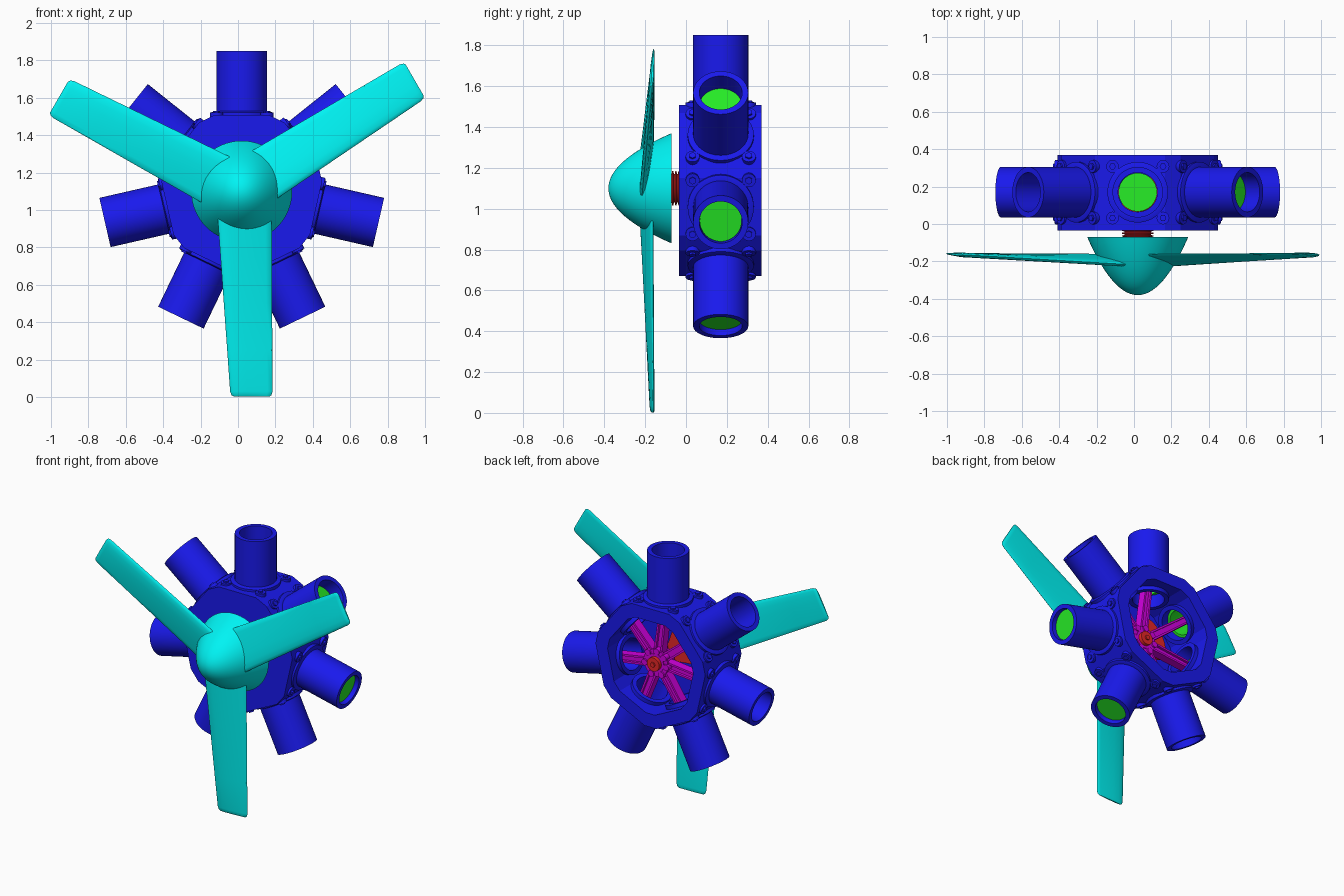
import bpy, bmesh, math
from mathutils import Matrix, Vector

if "Cube" in bpy.data.objects:
    bpy.data.objects.remove(bpy.data.objects["Cube"])

CX, CY, CZ = 0.02, 0.17, 1.10            # engine centre (cylinder plane)
CENTER = Matrix.Translation((CX, CY, CZ))
N = 7
PIN = Vector((0.07, 0, -0.055))          # crankpin offset
ROD = 0.57                               # rod length
AXIS = Matrix.Translation((CX, 0, CZ)) @ Matrix.Rotation(-math.pi / 2, 4, 'X')  # local z -> +y


def material(name, rgb):
    m = bpy.data.materials.new(name)
    m.diffuse_color = (*rgb, 1)
    m.use_nodes = True
    m.node_tree.nodes["Principled BSDF"].inputs["Base Color"].default_value = m.diffuse_color
    return m


BLUE = material("engine_blue", (0.01, 0.01, 0.85))
CYAN = material("propeller_cyan", (0.0, 0.9, 0.9))
RED = material("crank_red", (0.8, 0.02, 0.02))
GREEN = material("piston_green", (0.02, 0.85, 0.02))
PURPLE = material("rod_purple", (0.65, 0.0, 0.75))


def finish(name, bm, mat=None):
    bmesh.ops.recalc_face_normals(bm, faces=bm.faces)
    me = bpy.data.meshes.new(name)
    bm.to_mesh(me)
    bm.free()
    ob = bpy.data.objects.new(name, me)
    bpy.context.collection.objects.link(ob)
    if mat:
        me.materials.append(mat)
    return ob


def smooth(ob):
    bpy.ops.object.select_all(action='DESELECT')
    ob.select_set(True)
    bpy.context.view_layer.objects.active = ob
    bpy.ops.object.shade_smooth_by_angle(angle=math.radians(35))


def lathe(bm, profile, M, n=48, closed=False):
    """Revolve (radius, height) points about local z."""
    rings = []
    for r, z in profile:
        if r == 0:
            rings.append([bm.verts.new(M @ Vector((0, 0, z)))] * n)
        else:
            rings.append([bm.verts.new(M @ Vector((r * math.cos(2 * math.pi * i / n),
                                                   r * math.sin(2 * math.pi * i / n), z))) for i in range(n)])
    pairs = list(zip(rings, rings[1:])) + ([(rings[-1], rings[0])] if closed else [])
    for a, b in pairs:
        for i in range(n):
            j = (i + 1) % n
            bm.faces.new(list(dict.fromkeys((a[i], a[j], b[j], b[i]))))


def disc(bm, r, z0, z1, M, n=32):
    lathe(bm, [(0, z0), (r, z0), (r, z1), (0, z1)], M, n)


def prism(bm, pts, y0, y1, M=Matrix.Identity(4)):
    """Extrude an xz outline along y."""
    a = [bm.verts.new(M @ Vector((x, y0, z))) for x, z in pts]
    b = [bm.verts.new(M @ Vector((x, y1, z))) for x, z in pts]
    bm.faces.new(a)
    bm.faces.new(b[::-1])
    for i in range(len(pts)):
        j = (i + 1) % len(pts)
        bm.faces.new((a[i], b[i], b[j], a[j]))


def radial(k):
    return CENTER @ Matrix.Rotation(2 * math.pi * k / N, 4, 'Y')


# crankcase: heptagon with cut corners, hollow, open at the back
def case_outline(s):
    pts = []
    for k in range(N):
        a = 2 * math.pi * (k + 0.5) / N
        for w in (-0.046, 0.046):
            pts.append((CX + s * (0.43 * math.sin(a) + w * math.cos(a)),
                        CZ + s * (0.43 * math.cos(a) - w * math.sin(a))))
    return pts


bm = bmesh.new()
prism(bm, case_outline(1), -0.035, 0.37)
crankcase = finish("crankcase", bm, BLUE)
bm = bmesh.new()
prism(bm, case_outline(0.78), 0.015, 0.5)
cavity = finish("cavity_cutter", bm)
bm = bmesh.new()
for k in range(N):
    disc(bm, 0.128, 0.305, 0.6, radial(k), 48)
bores = finish("bore_cutter", bm)
for cutter in (cavity, bores):
    mod = crankcase.modifiers.new(cutter.name, 'BOOLEAN')
    mod.object = cutter
    mod.operation = 'DIFFERENCE'
    mod.solver = 'EXACT'
    bpy.context.view_layer.objects.active = crankcase
    bpy.ops.object.modifier_apply(modifier=mod.name)
for cutter in (cavity, bores):
    bpy.data.objects.remove(cutter)

for k in range(N):
    M = radial(k)
    # open cylinder barrel
    bm = bmesh.new()
    lathe(bm, [(0.105, 0.29), (0.135, 0.29), (0.135, 0.75), (0.105, 0.75)], M, 48, True)
    smooth(finish(f"cylinder_{k}", bm, BLUE))
    # mounting flange with bolted ears
    bm = bmesh.new()
    lathe(bm, [(0.13, 0.40), (0.162, 0.40), (0.162, 0.422), (0.145, 0.428), (0.13, 0.428)], M, 48, True)
    for sx in (-1, 1):
        for sy in (-1, 1):
            E = M @ Matrix.Translation((sx * 0.135, sy * 0.138, 0))
            disc(bm, 0.034, 0.39, 0.42, E, 20)
            disc(bm, 0.018, 0.41, 0.43, E, 6)
    smooth(finish(f"flange_{k}", bm, BLUE))
    # piston placed by the crank geometry
    a = 2 * math.pi * k / N
    u = Vector((math.sin(a), 0, math.cos(a)))
    along = PIN.dot(u)
    d = along + math.sqrt(ROD ** 2 - (PIN.length_squared - along ** 2))
    top = d + 0.07
    bm = bmesh.new()
    lathe(bm, [(0, top), (0.103, top), (0.103, top - 0.2), (0.085, top - 0.2),
               (0.085, top - 0.04), (0, top - 0.04)], M, 48)
    smooth(finish(f"piston_{k}", bm, GREEN))
    # connecting rod with an I-shaped section
    v = u * d - PIN
    R = CENTER @ Matrix.Translation(PIN) @ Matrix.Rotation(math.atan2(v.x, v.z), 4, 'Y')
    bm = bmesh.new()
    prism(bm, [(-0.026, 0.05), (0.026, 0.05), (0.022, ROD), (-0.022, ROD)], -0.012, 0.012, R)
    for s in (-1, 1):
        prism(bm, [(s * 0.018, 0.06), (s * 0.032, 0.06), (s * 0.026, ROD), (s * 0.014, ROD)], -0.03, 0.03, R)
    Y = Matrix.Rotation(-math.pi / 2, 4, 'X')
    disc(bm, 0.035, -0.035, 0.035, R @ Matrix.Translation((0, 0, ROD)) @ Y, 24)
    disc(bm, 0.022, -0.05, 0.05, R @ Matrix.Translation((0, 0, 0.085)) @ Y, 20)
    smooth(finish(f"connecting_rod_{k}", bm, PURPLE))

# rod hub around the crankpin
PIN_AXIS = AXIS @ Matrix.Translation((PIN.x, -PIN.z, 0))
bm = bmesh.new()
for y0, y1 in ((0.13, 0.145), (0.195, 0.21)):
    disc(bm, 0.095, y0, y1, PIN_AXIS, 40)
disc(bm, 0.065, 0.13, 0.215, PIN_AXIS, 40)
smooth(finish("rod_hub", bm, PURPLE))

# crankshaft: ribbed nose, pin, web and counterweight
bm = bmesh.new()
ribs = [(0, -0.2), (0.05, -0.2), (0.05, -0.09)]
for i in range(4):
    y = -0.085 + i * 0.015
    ribs += [(0.07, y), (0.085, y + 0.003), (0.085, y + 0.008), (0.07, y + 0.011)]
lathe(bm, ribs + [(0.06, -0.02), (0.06, 0.06), (0, 0.06)], AXIS)
disc(bm, 0.048, 0.05, 0.24, PIN_AXIS, 32)
disc(bm, 0.018, 0.23, 0.25, PIN_AXIS, 6)
W = Matrix.Translation((CX, 0, CZ)) @ Matrix.Rotation(math.atan2(PIN.x, PIN.z), 4, 'Y')
t = PIN.length
web = [(0.06 * math.sin(a), t + 0.06 * math.cos(a)) for a in [math.radians(-90 + 15 * i) for i in range(13)]]
web += [(0.07, 0)]
web += [(0.2 * math.sin(a), 0.2 * math.cos(a)) for a in [math.radians(130 + 10 * i) for i in range(11)]]
web += [(-0.07, 0)]
prism(bm, web, 0.045, 0.11, W)
smooth(finish("crankshaft", bm, RED))

# spinner: blunt parabolic nose
bm = bmesh.new()
prof = [(0.27 * i / 20, -0.38 + 0.31 * (i / 20) ** 2) for i in range(21)]
lathe(bm, prof + [(0, -0.07)], AXIS, 64)
smooth(finish("spinner", bm, CYAN))

# propeller blades: lofted twisted airfoil, r = distance from the axis
CHORD = [0.0, 0.02, 0.08, 0.2, 0.4, 0.65, 0.88, 0.98, 1.0]
THICK = [0.0, 0.35, 0.7, 0.95, 1.0, 0.8, 0.5, 0.3, 0.0]
SECTIONS = [(0.12, 0), (0.35, 0), (0.6, 0), (0.85, 0), (1.07, 0), (1.09, 0.006), (1.098, 0.018)]
for b in range(3):
    M = Matrix.Translation((CX, 0, CZ)) @ Matrix.Rotation(-2 * math.pi * b / 3, 4, 'Y')
    bm = bmesh.new()
    loops = []
    for r, inset in SECTIONS:
        f = (r - 0.12) / 0.98
        x0, x1 = -0.13 + 0.07 * f + inset, 0.16 + 0.005 * f - inset
        y0, y1 = -0.217 + 0.052 * f, -0.163 + 0.005 * f
        h = (0.022 - 0.008 * f) * (1 - inset * 35)
        front = [(c, -q) for c, q in zip(CHORD, THICK)]
        back = [(c, q * 0.7) for c, q in zip(CHORD[-2:0:-1], THICK[-2:0:-1])]
        loops.append([bm.verts.new(M @ Vector((x0 + (x1 - x0) * c, y0 + (y1 - y0) * c + q * h, -r)))
                      for c, q in front + back])
    n = len(loops[0])
    for p, q in zip(loops, loops[1:]):
        for i in range(n):
            bm.faces.new((p[i], p[(i + 1) % n], q[(i + 1) % n], q[i]))
    bm.faces.new(loops[0])
    bm.faces.new(loops[-1])
    smooth(finish(f"propeller_blade_{b}", bm, CYAN))
